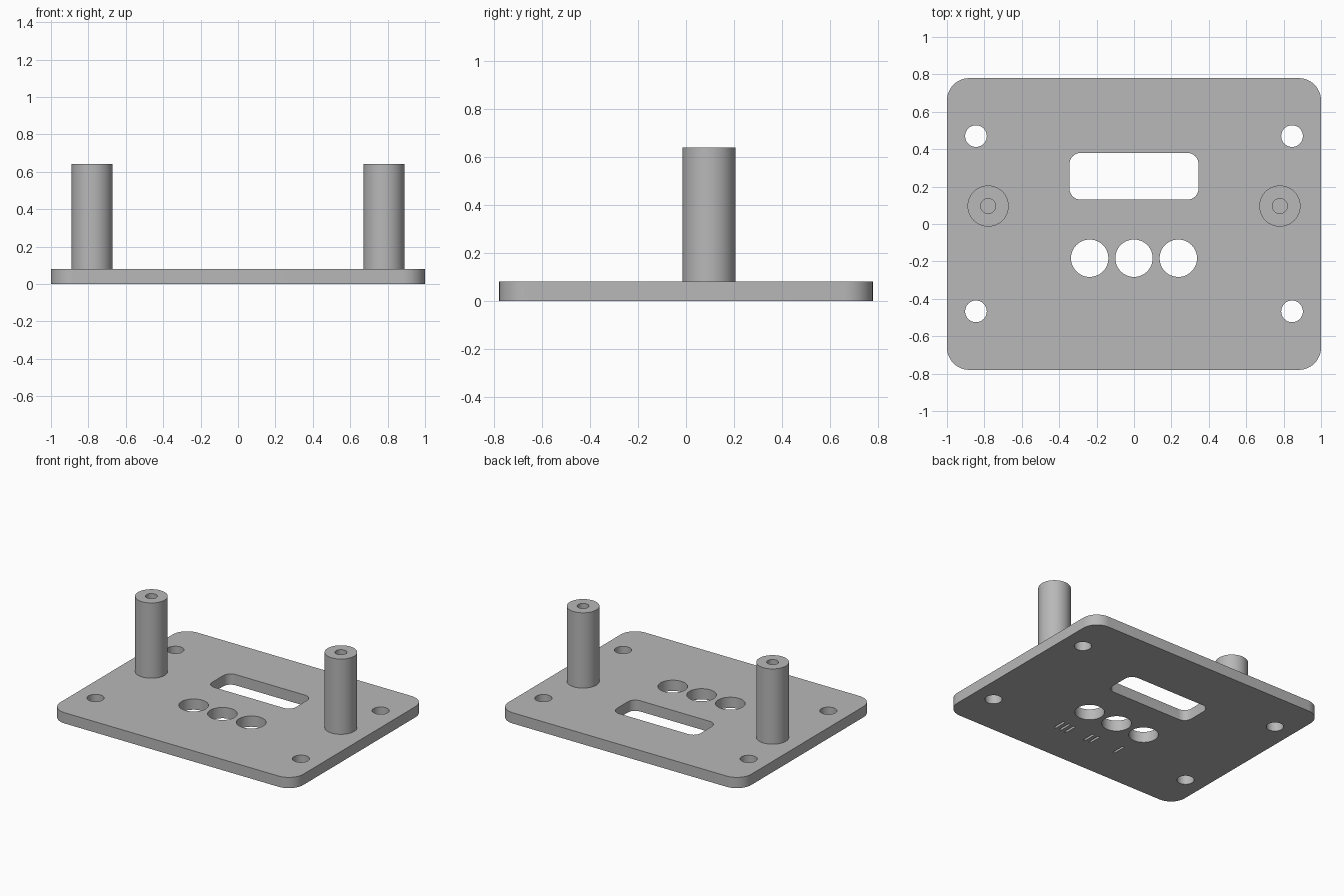
import bpy, bmesh
from math import pi, cos, sin, radians

cube = bpy.data.objects.get("Cube")
if cube:
    bpy.data.objects.remove(cube, do_unlink=True)

grey = bpy.data.materials.new("plain grey")
grey.use_nodes = True
colour = (0.48, 0.48, 0.48, 1)
grey.diffuse_color = colour
bsdf = next(n for n in grey.node_tree.nodes if n.type == 'BSDF_PRINCIPLED')
bsdf.inputs["Base Color"].default_value = colour


def rounded_outline(cx, cy, w, d, r, steps):
    """Counter-clockwise rectangle with arc corners."""
    pts = []
    corners = [(1, 1), (-1, 1), (-1, -1), (1, -1)]
    for i, (sx, sy) in enumerate(corners):
        for k in range(steps + 1):
            a = (i + k / steps) * pi / 2
            pts.append((cx + sx * (w / 2 - r) + r * cos(a),
                        cy + sy * (d / 2 - r) + r * sin(a)))
    return pts


def circle(cx, cy, r, n=48):
    return [(cx + r * cos(2 * pi * k / n), cy + r * sin(2 * pi * k / n))
            for k in range(n)]


def box(cx, cy, w, d):
    return [(cx + sx * w / 2, cy + sy * d / 2)
            for sx, sy in ((1, 1), (-1, 1), (-1, -1), (1, -1))]


def extruded(name, prisms):
    """One object made of upright prisms: (outline, bottom, top)."""
    bm = bmesh.new()
    for outline, z0, z1 in prisms:
        low = [bm.verts.new((x, y, z0)) for x, y in outline]
        high = [bm.verts.new((x, y, z1)) for x, y in outline]
        bm.faces.new(low[::-1])
        bm.faces.new(high)
        n = len(low)
        for i in range(n):
            j = (i + 1) % n
            bm.faces.new((low[i], low[j], high[j], high[i]))
    mesh = bpy.data.meshes.new(name)
    bm.to_mesh(mesh)
    bm.free()
    mesh.materials.append(grey)
    obj = bpy.data.objects.new(name, mesh)
    bpy.context.collection.objects.link(obj)
    return obj


def cut(obj, prisms):
    """Subtract prisms from the object, then drop the cutter."""
    cutter = extruded("cutter", prisms)
    cutter.hide_render = True
    mod = obj.modifiers.new("cut", 'BOOLEAN')
    mod.operation = 'DIFFERENCE'
    mod.solver = 'EXACT'
    mod.object = cutter
    bpy.ops.object.select_all(action='DESELECT')
    bpy.context.view_layer.objects.active = obj
    obj.select_set(True)
    bpy.ops.object.modifier_apply(modifier=mod.name)
    bpy.data.objects.remove(cutter, do_unlink=True)
    bpy.ops.object.shade_smooth_by_angle(angle=radians(30))


THICK, TOP = 0.08, 0.64

# Base plate with rounded corners
plate = extruded("base_plate", [(rounded_outline(0, 0, 2, 1.56, 0.12, 12), 0, THICK)])

# Display window, button holes and corner screw holes
through = [rounded_outline(0, 0.255, 0.69, 0.25, 0.06, 8)]
through += [circle(x, -0.183, 0.1) for x in (-0.237, 0, 0.237)]
through += [circle(x, y, 0.058, 32) for x in (-0.845, 0.845) for y in (-0.467, 0.47)]
cutters = [(o, -0.05, THICK + 0.05) for o in through]

# Shallow tally grooves under the button holes
for count, x in ((1, -0.237), (2, 0), (3, 0.237)):
    for i in range(count):
        cutters.append((box(x + (i - (count - 1) / 2) * 0.046, -0.445, 0.018, 0.1),
                        -0.05, 0.02))
cut(plate, cutters)

# Standoff posts with blind screw holes
for side, x in (("right", -0.78), ("left", 0.78)):
    post = extruded(side + "_post", [(circle(x, 0.096, 0.11), THICK - 0.01, TOP)])
    cut(post, [(circle(x, 0.096, 0.04, 32), 0.2, TOP + 0.05)])
